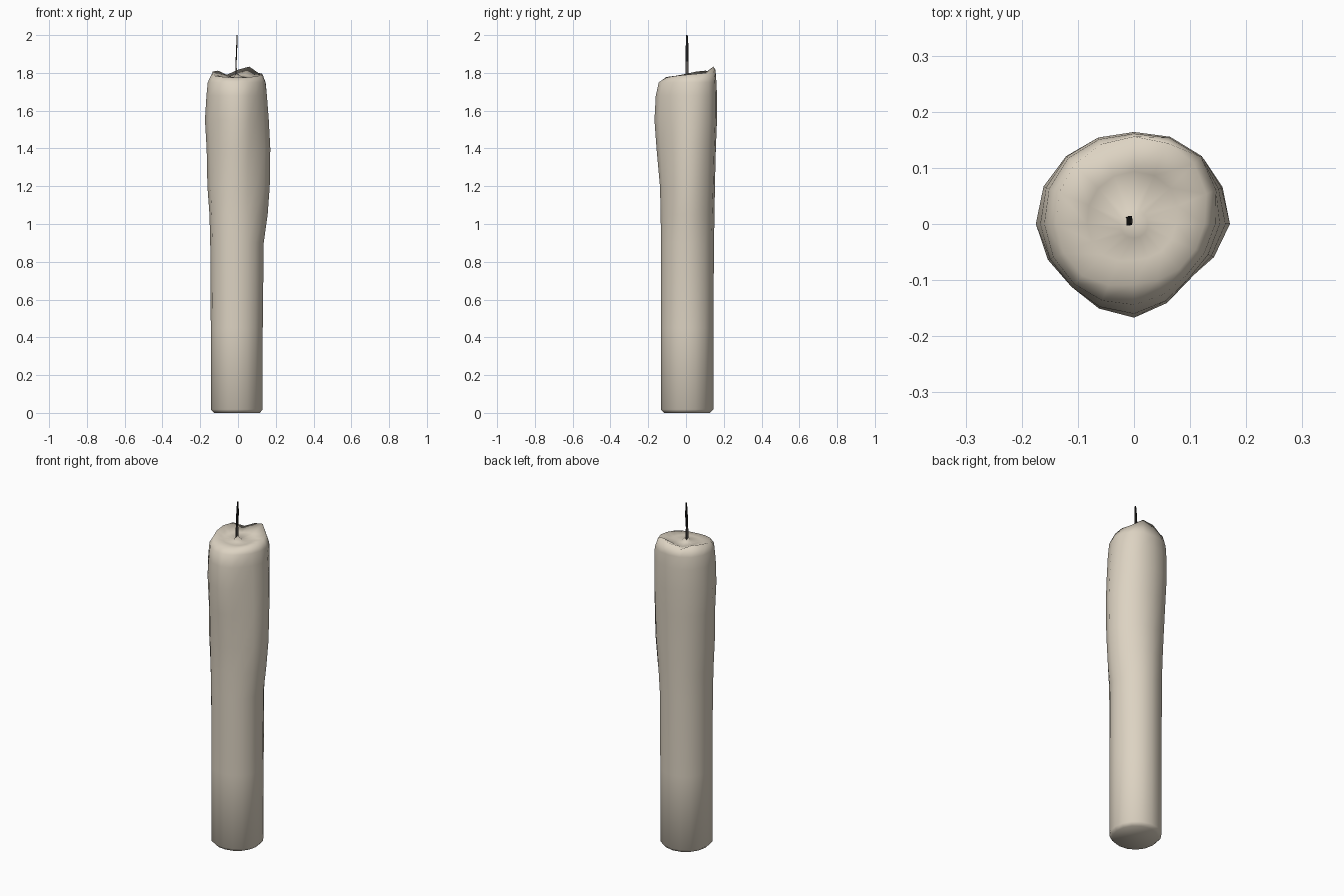
import bpy, bmesh, math

if "Cube" in bpy.data.objects:
    bpy.data.objects.remove(bpy.data.objects["Cube"])

SIDES = 16


def material(name, rgb):
    m = bpy.data.materials.new(name)
    m.diffuse_color = (*rgb, 1)
    m.use_nodes = True
    m.node_tree.nodes["Principled BSDF"].inputs["Base Color"].default_value = m.diffuse_color
    return m


wax = material("cream wax", (0.72, 0.65, 0.54))
char = material("charred black", (0.012, 0.011, 0.01))
ash = material("wick grey", (0.10, 0.09, 0.08))


def spread(vals, i):
    """Periodic smooth interpolation of 8 compass radii onto 16 sides."""
    k, n = i // 2, len(vals)
    if i % 2 == 0:
        return vals[k]
    a, b, c, d = (vals[(k + o) % n] for o in (-1, 0, 1, 2))
    return (9 * (b + c) - a - d) / 16


def finish(bm, name, mats):
    bmesh.ops.recalc_face_normals(bm, faces=bm.faces)
    me = bpy.data.meshes.new(name)
    bm.to_mesh(me)
    bm.free()
    for m in mats:
        me.materials.append(m)
    ob = bpy.data.objects.new(name, me)
    bpy.context.collection.objects.link(ob)
    return ob


def bridge(bm, a, b):
    n = len(a)
    return [bm.faces.new((a[i], a[(i + 1) % n], b[(i + 1) % n], b[i])) for i in range(n)]


# Candle body: radii at E, NE, N, NW, W, SW, S, SE for each height
base = [.131, .139, .145, .145, .144, .143, .133, .129]
levels = [
    (0.0, [r * .88 for r in base]),
    (0.018, base),
    (0.45, base),
    (0.9, [.136, .142, .148, .146, .147, .145, .133, .130]),
    (1.05, [.157, .150, .151, .149, .151, .148, .134, .132]),
    (1.2, [.168, .160, .153, .155, .162, .150, .138, .135]),
    (1.4, [.171, .166, .158, .164, .166, .153, .156, .139]),
    (1.55, [.163, .171, .164, .171, .175, .158, .167, .140]),
    (1.68, [.153, .171, .164, .170, .167, .158, .160, .138]),
    (1.75, [.145, .169, .161, .166, .160, .151, .144, .131]),
]
rim_r = [.126, .152, .156, .150, .139, .130, .108, .114]
rim_z = [1.79, 1.795, 1.80, 1.833, 1.817, 1.79, 1.812, 1.807,
         1.795, 1.785, 1.78, 1.776, 1.775, 1.776, 1.78, 1.785]

bm = bmesh.new()


def ring(radii, zs, scale=1.0):
    out = []
    for i in range(SIDES):
        a = 2 * math.pi * i / SIDES
        r = spread(radii, i) * scale
        out.append(bm.verts.new((r * math.cos(a), r * math.sin(a), zs[i])))
    return out


rings = [ring(rad, [z] * SIDES) for z, rad in levels]
rings.append(ring(rim_r, rim_z))
# Melted hollow inside the rim
rings.append(ring(rim_r, [1.775 + (z - 1.775) * .25 for z in rim_z], .6))
rings.append(ring([.025] * 8, [1.776] * SIDES))
for a, b in zip(rings, rings[1:]):
    bridge(bm, a, b)
bm.faces.new(rings[0])
# Small wax peak around the wick
tip = bm.verts.new((-.008, .005, 1.80))
last = rings[-1]
for i in range(SIDES):
    bm.faces.new((last[i], last[(i + 1) % SIDES], tip))
for f in bm.faces:
    f.smooth = True
finish(bm, "candle_body", [wax])

# Wick: thin blade, grey at the foot and charred above
bm = bmesh.new()
prev = None
for x, y, z, hx, hy in [(-.010, .005, 1.77, .004, .008), (-.010, .005, 1.86, .003, .007),
                        (-.007, .006, 1.93, .003, .008), (-.005, .005, 2.0, .002, .004)]:
    sec = [bm.verts.new((x + sx * hx, y + sy * hy, z))
           for sx, sy in ((-1, -1), (1, -1), (1, 1), (-1, 1))]
    if prev:
        for f in bridge(bm, prev, sec):
            f.material_index = 0 if z < 1.9 else 1
    else:
        bm.faces.new(sec)
    prev = sec
bm.faces.new(prev).material_index = 1
finish(bm, "wick", [ash, char])
